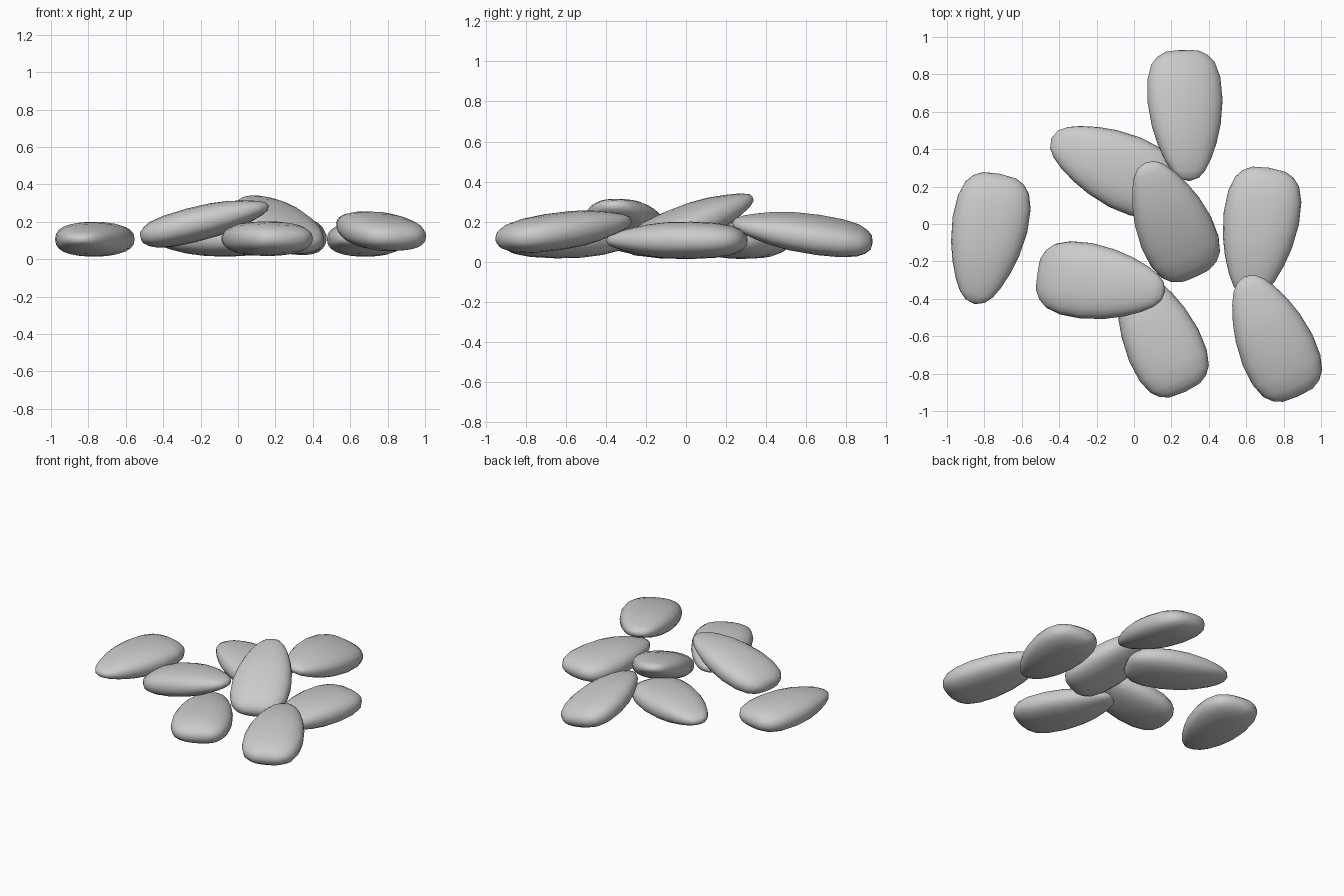
import bpy, bmesh
from math import sin, cos, tau, radians, copysign
from mathutils import Matrix, Vector

if "Cube" in bpy.data.objects:
    bpy.data.objects.remove(bpy.data.objects["Cube"])

# Stone grey
grey = bpy.data.materials.new("stone_grey")
grey.use_nodes = True
colour = (0.6, 0.6, 0.6, 1)
grey.diffuse_color = colour
grey.node_tree.nodes["Principled BSDF"].inputs["Base Color"].default_value = colour

# Stations along the pebble, blunt end to narrow end: position, half width, half height
PROFILE = [(-.347, .09, .032), (-.322, .137, .054), (-.28, .173, .073),
           (-.2, .198, .087), (-.08, .204, .093), (.05, .187, .09),
           (.15, .16, .078), (.24, .124, .058), (.3, .09, .041), (.338, .053, .024)]
END = .355
SIDES = 24


def rounded(v):
    return copysign(abs(v) ** 0.83, v)


def pebble_mesh():
    bm = bmesh.new()
    rings = []
    for u, w, h in PROFILE:
        rings.append([bm.verts.new((u, w * rounded(cos(tau * i / SIDES)),
                                    h * rounded(sin(tau * i / SIDES))))
                      for i in range(SIDES)])
    for a, b in zip(rings, rings[1:]):
        for i in range(SIDES):
            j = (i + 1) % SIDES
            bm.faces.new((a[i], a[j], b[j], b[i]))
    # Close both ends with a shallow fan
    for ring, x in ((rings[0], -END), (rings[-1], END)):
        tip = bm.verts.new((x, 0, 0))
        for i in range(SIDES):
            bm.faces.new((ring[i], ring[(i + 1) % SIDES], tip))
    bmesh.ops.recalc_face_normals(bm, faces=bm.faces)
    for f in bm.faces:
        f.smooth = True
    mesh = bpy.data.meshes.new("pebble")
    bm.to_mesh(mesh)
    bm.free()
    mesh.materials.append(grey)
    return mesh


# Name, centre, heading of the narrow end, upward tilt, roll (degrees)
PEBBLES = [
    ("right_pebble", (-.785, -.08, .107), -101, 0, 0),
    ("back_pebble", (.277, .58, .145), -87, 8, -10),
    ("back_right_pebble", (-.12, .31, .107), 155, 0, 0),
    ("leaning_centre_pebble", (.195, .025, .195), 114, 21, 0),
    ("left_pebble", (.668, -.05, .107), -99, 0, 0),
    ("leaning_front_right_pebble", (-.175, -.315, .2), -8, 14, 0),
    ("front_pebble", (.125, -.575, .11), 115, 0, 0),
    ("front_left_pebble", (.735, -.6, .158), 114, 8, 0),
]

mesh = pebble_mesh()
for name, centre, yaw, pitch, roll in PEBBLES:
    ob = bpy.data.objects.new(name, mesh)
    bpy.context.collection.objects.link(ob)
    ob.matrix_world = (Matrix.Translation(Vector(centre))
                       @ Matrix.Rotation(radians(yaw), 4, 'Z')
                       @ Matrix.Rotation(radians(-pitch), 4, 'Y')
                       @ Matrix.Rotation(radians(roll), 4, 'X'))
